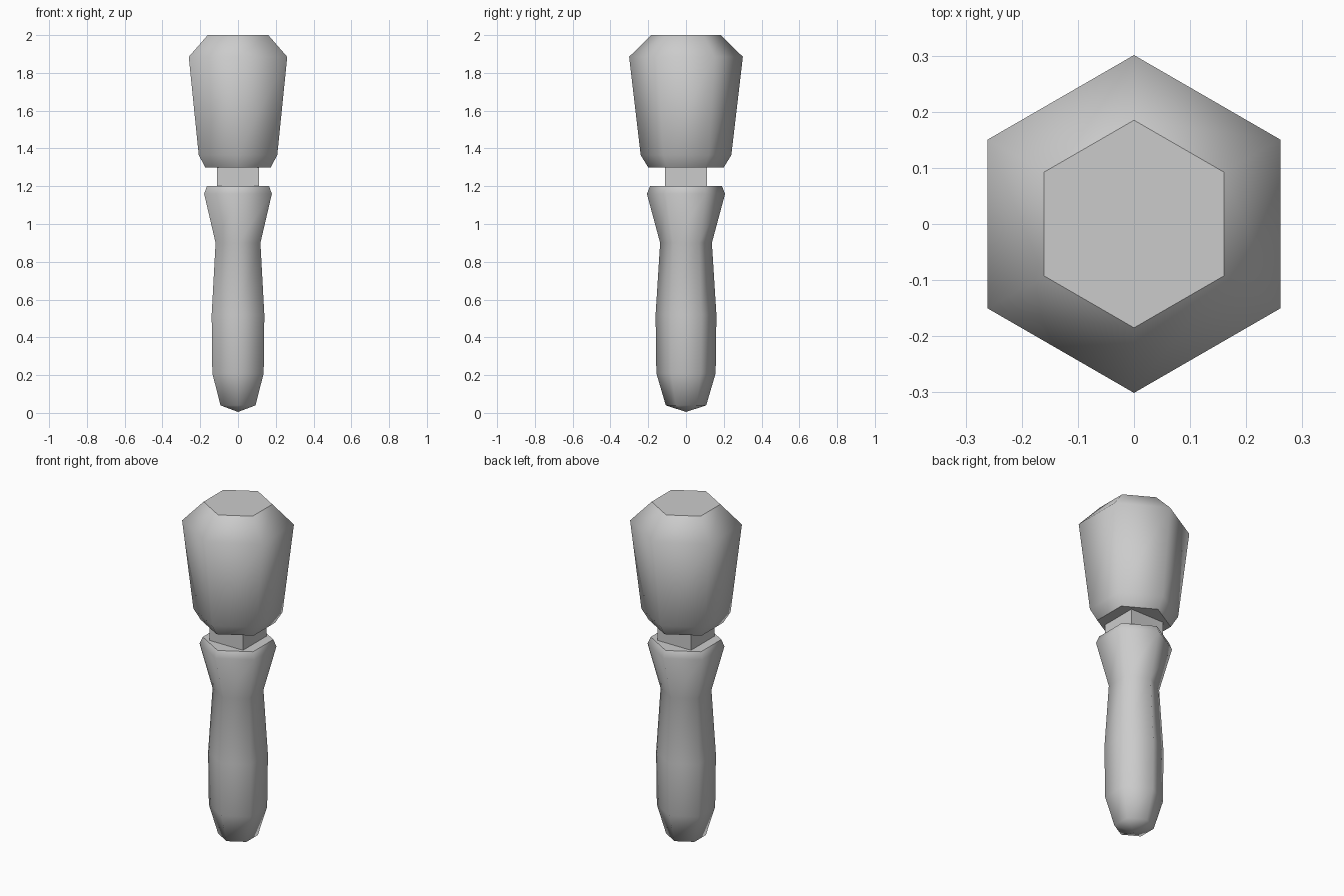
import bpy, bmesh
from math import cos, sin, pi

if "Cube" in bpy.data.objects:
    bpy.data.objects.remove(bpy.data.objects["Cube"])


def hex_turned(name, profile, sides=6):
    """Six-sided lathe from (radius, z) rings, bottom to top; radius 0 makes a tip."""
    bm = bmesh.new()
    rings = []
    for r, z in profile:
        if r == 0:
            rings.append([bm.verts.new((0, 0, z))] * sides)
        else:
            rings.append([bm.verts.new((r * cos(pi / 2 + 2 * pi * i / sides),
                                        r * sin(pi / 2 + 2 * pi * i / sides), z))
                          for i in range(sides)])
    for low, high in zip(rings, rings[1:]):
        for i in range(sides):
            j = (i + 1) % sides
            corners = list(dict.fromkeys((low[i], low[j], high[j], high[i])))
            bm.faces.new(corners).smooth = True
    # flat end caps
    for ring in (rings[0], rings[-1]):
        if len(set(ring)) > 1:
            bm.faces.new(ring).smooth = False
    bmesh.ops.recalc_face_normals(bm, faces=bm.faces)
    mesh = bpy.data.meshes.new(name)
    bm.to_mesh(mesh)
    bm.free()
    obj = bpy.data.objects.new(name, mesh)
    bpy.context.collection.objects.link(obj)
    return obj


# Handle: pointed butt, swelling grip, flared collar
hex_turned("handle", [(0, 0.005), (0.107, 0.04), (0.157, 0.21), (0.161, 0.52),
                      (0.137, 0.90), (0.207, 1.16), (0.19, 1.20)])

# Head: tapered block with chamfered ends
hex_turned("head", [(0.20, 1.30), (0.24, 1.365), (0.301, 1.885), (0.185, 2.0)])

# Neck: square bar joining handle and head
bpy.ops.mesh.primitive_cube_add(size=1, location=(0, 0, 1.25))
neck = bpy.context.object
neck.name = "neck"
neck.scale = (0.22, 0.22, 0.12)
